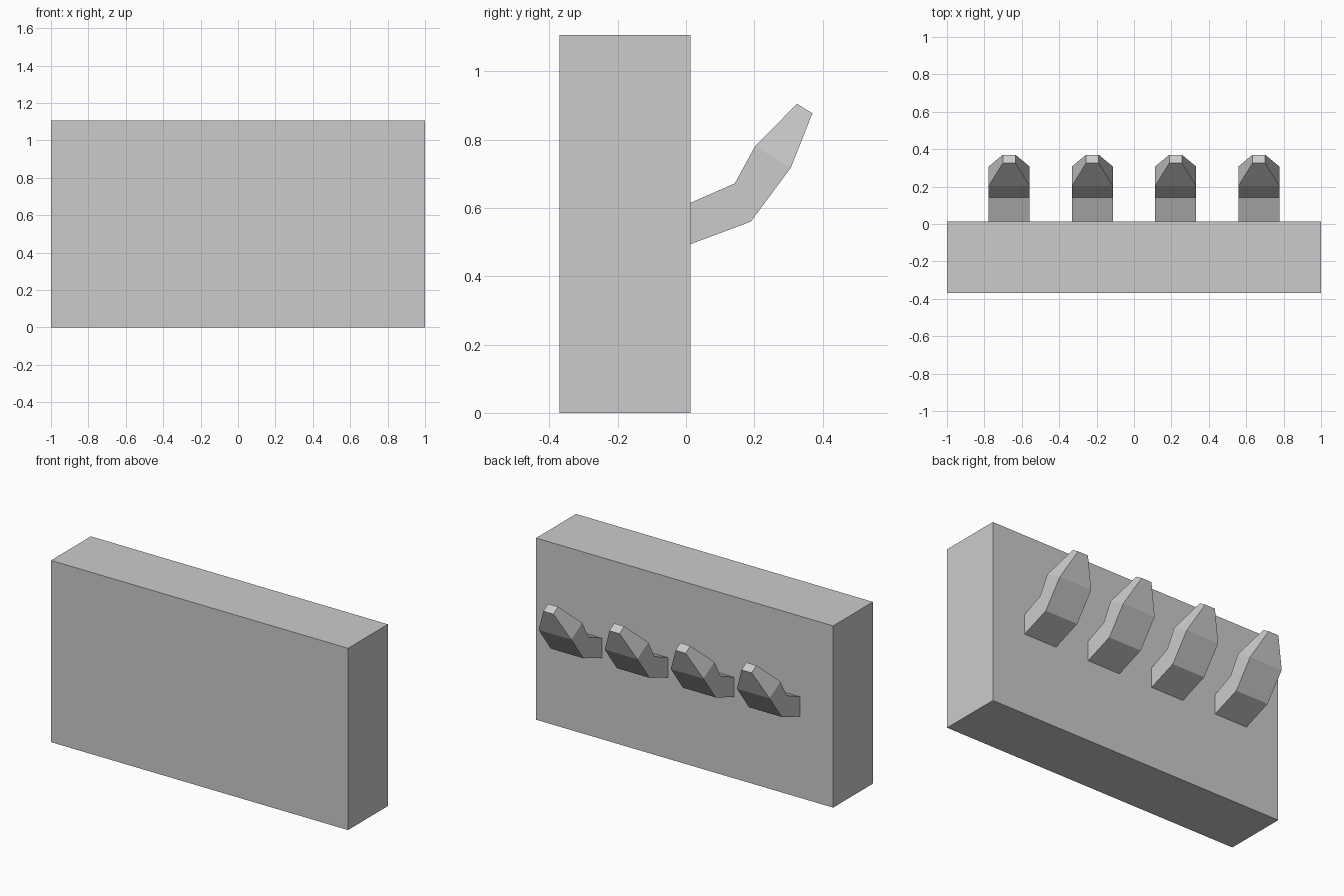
import bpy
import bmesh

cube = bpy.data.objects.get("Cube")
if cube:
    bpy.data.objects.remove(cube, do_unlink=True)

# Single light grey material
grey = bpy.data.materials.new("light_grey")
grey.use_nodes = True
colour = (0.6, 0.6, 0.6, 1)
grey.diffuse_color = colour
grey.node_tree.nodes["Principled BSDF"].inputs["Base Color"].default_value = colour


def add_object(name, mesh, location=(0, 0, 0)):
    obj = bpy.data.objects.new(name, mesh)
    obj.location = location
    bpy.context.collection.objects.link(obj)
    return obj


def loft(name, sections):
    """Join rectangular sections (half width, lower yz, upper yz) into a closed solid."""
    bm = bmesh.new()
    rings = []
    for half, (y0, z0), (y1, z1) in sections:
        corners = [(-half, y0, z0), (half, y0, z0), (half, y1, z1), (-half, y1, z1)]
        rings.append([bm.verts.new(c) for c in corners])
    for a, b in zip(rings, rings[1:]):
        for i in range(4):
            j = (i + 1) % 4
            bm.faces.new((a[i], a[j], b[j], b[i]))
    bm.faces.new(rings[0])
    bm.faces.new(rings[-1])
    bmesh.ops.recalc_face_normals(bm, faces=bm.faces[:])
    mesh = bpy.data.meshes.new(name)
    bm.to_mesh(mesh)
    bm.free()
    mesh.materials.append(grey)
    return mesh


# Thick backing block
FRONT, BACK, HEIGHT = -0.37, 0.013, 1.106
block = loft("backing_block", [
    (1, (FRONT, 0), (BACK, 0)),
    (1, (FRONT, HEIGHT), (BACK, HEIGHT)),
])
add_object("backing_block", block)

# Upturned hook with a tapered tip, repeated along the back
hook = loft("hook", [
    (0.11, (BACK, 0.494), (BACK, 0.615)),
    (0.11, (0.19, 0.56), (0.143, 0.672)),
    (0.11, (0.307, 0.718), (0.202, 0.78)),
    (0.034, (0.37, 0.877), (0.325, 0.905)),
])
for i in range(4):
    add_object(f"hook_{i + 1}", hook, ((i - 1.5) * 0.445, 0, 0))
